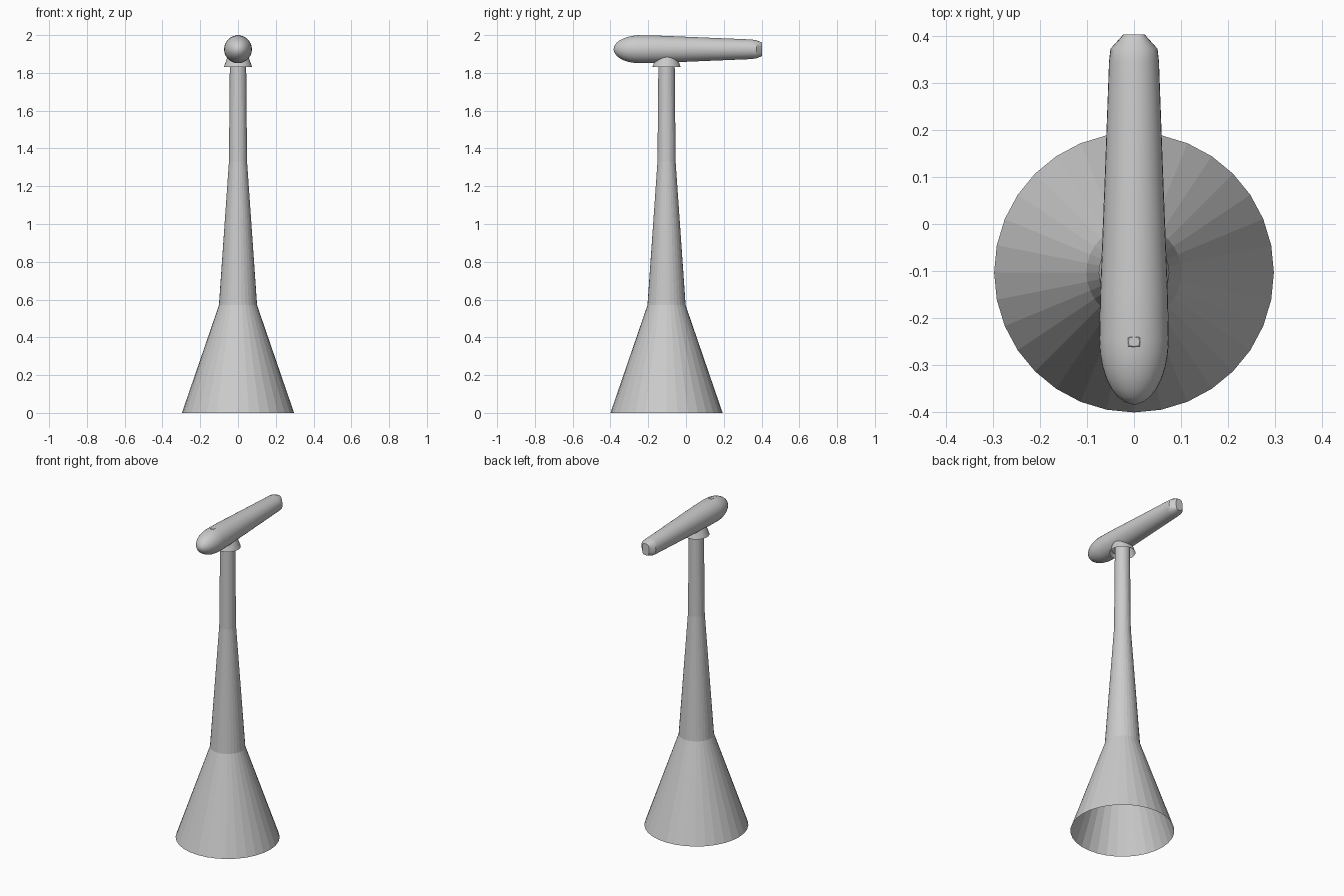
import bpy, bmesh
from math import sin, cos, pi, copysign, radians

if "Cube" in bpy.data.objects:
    bpy.data.objects.remove(bpy.data.objects["Cube"])


def loft(name, rings, place, sides=32, cap_start=False, cap_end=False, smooth=None):
    """Skin a stack of rings (pos, half width, half depth, exponent)."""
    bm = bmesh.new()
    loops = []
    for pos, rx, ry, power in rings:
        loop = []
        for i in range(sides):
            c, s = cos(2 * pi * i / sides), sin(2 * pi * i / sides)
            u = rx * copysign(abs(c) ** power, c)
            v = ry * copysign(abs(s) ** power, s)
            loop.append(bm.verts.new(place(u, v, pos)))
        loops.append(loop)
    for a, b in zip(loops, loops[1:]):
        for i in range(sides):
            j = (i + 1) % sides
            bm.faces.new((a[i], a[j], b[j], b[i]))
    if cap_start:
        bm.faces.new(loops[0])
    if cap_end:
        bm.faces.new(loops[-1])
    bmesh.ops.recalc_face_normals(bm, faces=bm.faces)
    mesh = bpy.data.meshes.new(name)
    bm.to_mesh(mesh)
    bm.free()
    obj = bpy.data.objects.new(name, mesh)
    bpy.context.collection.objects.link(obj)
    if smooth:
        bpy.context.view_layer.objects.active = obj
        obj.select_set(True)
        bpy.ops.object.shade_smooth_by_angle(angle=radians(smooth))
        obj.select_set(False)
    return obj


TOWER_Y, AXIS_Z = -0.103, 1.925


def upright(u, v, z):
    return (u, TOWER_Y + v, z)


def along_y(u, v, y):
    return (u, y, AXIS_Z + v)


# flared, open-bottomed tower
loft("tower", [(z, r, r, 1) for z, r in
               [(0, 0.297), (0.57, 0.101), (1.33, 0.048), (1.87, 0.043)]], upright)

# conical skirt under the housing
loft("collar", [(1.83, 0.075, 0.075, 1), (1.895, 0.052, 0.052, 1)], upright)

# housing: rounded nose, gentle taper, squared-off tail
nose = []
for k in range(8):
    a = (k + 0.3) / 7.3 * pi / 2
    r = 0.0738 * sin(a)
    nose.append((-0.245 - 0.138 * cos(a), r, r, 1))
body = [(-0.15, 0.072, 0.0725, 1), (0.1, 0.062, 0.062, 1),
        (0.345, 0.053, 0.052, 1), (0.372, 0.050, 0.048, 0.9),
        (0.402, 0.023, 0.036, 0.6)]
loft("housing", nose + body, along_y, cap_start=True, cap_end=True, smooth=30)

# small low vent on top, near the nose
loft("top_vent", [(1.985, 0.028, 0.017, 0.5), (2.0, 0.012, 0.010, 0.5)],
     lambda u, v, z: (u, -0.25 + v, z), sides=8, cap_end=True)
